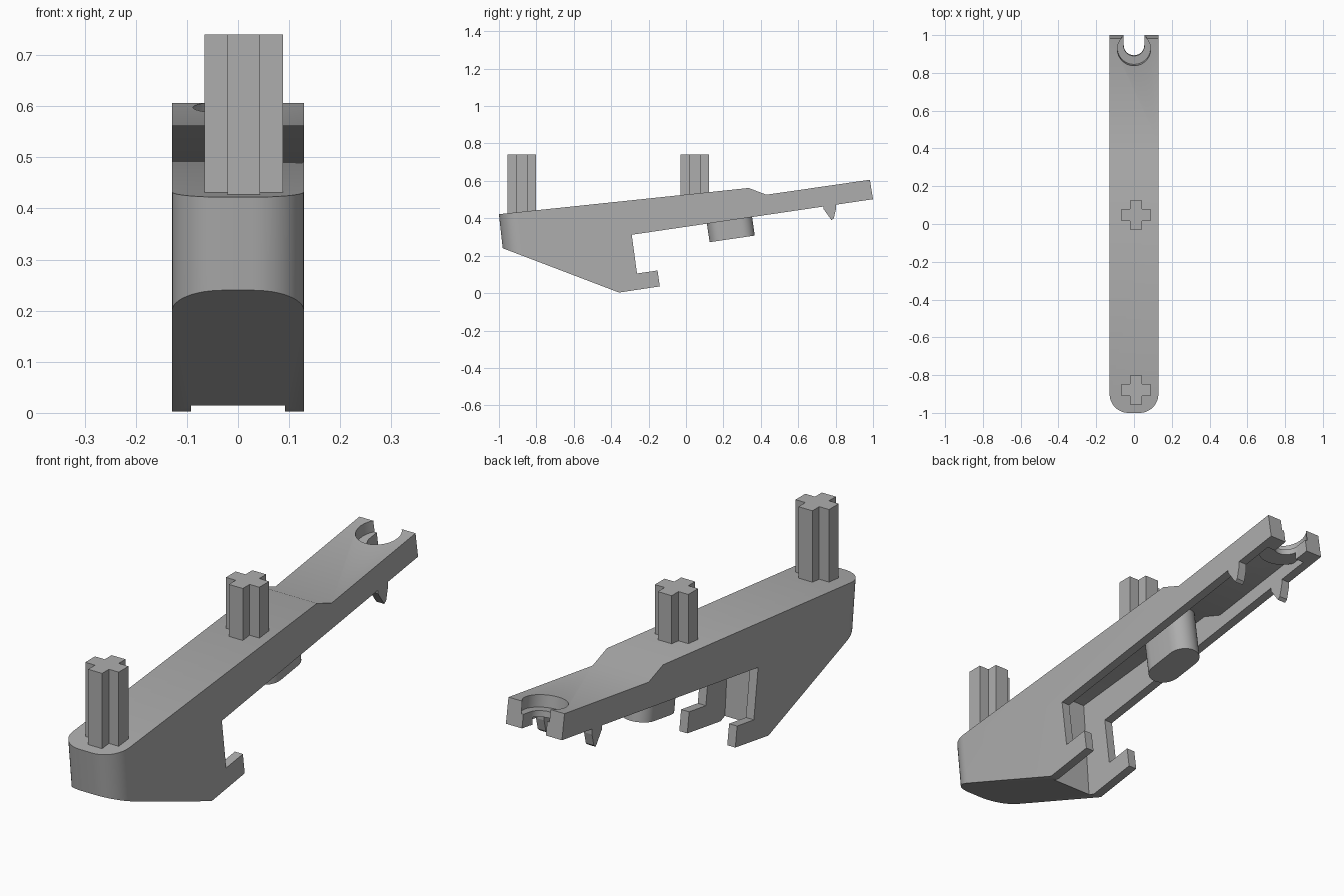
import bpy, bmesh, math
from mathutils import Matrix, Vector

if "Cube" in bpy.data.objects:
    bpy.data.objects.remove(bpy.data.objects["Cube"])

grey = bpy.data.materials.new("plain grey")
grey.diffuse_color = (0.42, 0.42, 0.42, 1)
grey.use_nodes = True
grey.node_tree.nodes["Principled BSDF"].inputs["Base Color"].default_value = grey.diffuse_color

# Side frame: profile (y, z) extruded along x
SIDE = Matrix(((0, 0, 1, 0), (1, 0, 0, 0), (0, 1, 0, 0), (0, 0, 0, 1)))
TILT = Matrix.Rotation(math.radians(8.3), 4, 'X')


def extrude(name, pts, lo, hi, frame=Matrix(), bevel=None):
    """Extrude a 2D outline from lo to hi, then place it with a frame matrix."""
    bm = bmesh.new()
    base = bm.faces.new([bm.verts.new((a, b, lo)) for a, b in pts])
    top = bmesh.ops.extrude_face_region(bm, geom=[base])["geom"]
    bmesh.ops.translate(bm, vec=(0, 0, hi - lo),
                        verts=[v for v in top if isinstance(v, bmesh.types.BMVert)])
    bm.transform(frame)
    bmesh.ops.recalc_face_normals(bm, faces=bm.faces)
    if bevel:
        edges = [e for e in bm.edges if bevel(e)]
        bmesh.ops.bevel(bm, geom=edges, offset=0.1, offset_type='OFFSET',
                        segments=12, profile=0.5, affect='EDGES')
    me = bpy.data.meshes.new(name)
    bm.to_mesh(me)
    bm.free()
    me.materials.append(grey)
    ob = bpy.data.objects.new(name, me)
    bpy.context.collection.objects.link(ob)
    return ob


def cut(target, cutter):
    m = target.modifiers.new("cut", 'BOOLEAN')
    m.operation, m.solver, m.object = 'DIFFERENCE', 'EXACT', cutter
    bpy.context.view_layer.objects.active = target
    bpy.ops.object.modifier_apply(modifier=m.name)
    bpy.data.objects.remove(cutter)


def smooth(ob):
    bpy.ops.object.select_all(action='DESELECT')
    ob.select_set(True)
    bpy.context.view_layer.objects.active = ob
    bpy.ops.object.shade_smooth_by_angle(angle=math.radians(30))


def arc(cx, cy, r, a0, a1, n):
    return [(cx + r * math.cos(math.radians(a0 + (a1 - a0) * i / n)),
             cy + r * math.sin(math.radians(a0 + (a1 - a0) * i / n))) for i in range(n + 1)]


def circle(r):
    return arc(0, 0, r, 0, 360, 48)[:-1]


# Lever body with hook, front corners rounded
W, IN = 0.129, 0.092
body = extrude("lever_body", [
    (-1, 0.422), (0.335, 0.562), (0.43, 0.526), (0.983, 0.606), (1, 0.502),
    (-0.29, 0.312), (-0.262, 0.105), (-0.152, 0.121), (-0.14, 0.036),
    (-0.358, 0.003), (-0.98, 0.24)], -W, W, SIDE,
    bevel=lambda e: all(v.co.y < -0.95 for v in e.verts)
    and abs(e.verts[0].co.x - e.verts[1].co.x) < 0.01)

# Hollow underside, leaving a ledge boss around the end notch
notch = Matrix.Translation((0, 0.925, 0.598)) @ TILT
cavity = extrude("cavity_cutter", [
    (-0.37, -0.1), (-0.387, 0.012), (-0.42, 0.435), (0.325, 0.513), (0.42, 0.478),
    (0.93, 0.552), (0.95, 0.3), (0, -0.1)], -IN, IN, SIDE)
cut(cavity, extrude("boss_cutter", circle(0.112), -0.075, 0.05, notch))
cut(body, cavity)

# Stepped notch at the end of the arm
cut(body, extrude("recess_cutter", circle(0.088), -0.05, 0.06, notch))
cut(body, extrude("slot_cutter", arc(0, 0.012, 0.055, 180, 360, 24) + [(0.055, 0.2), (-0.055, 0.2)],
                  -0.2, 0.1, notch))
smooth(body)

# Oval post under the arm
h, r = 0.122, 0.065
oval = arc(0, h - r, r, 0, 180, 20) + arc(0, r - h, r, 180, 360, 20)
smooth(extrude("under_post", oval, 0, 0.23, Matrix.Translation((0, 0.247, 0.29)) @ TILT))

# Small teeth under both arm walls
for side, x in (("left", -W), ("right", IN)):
    extrude("tooth_" + side, [(0.735, 0.48), (0.735, 0.45), (0.778, 0.39), (0.79, 0.40),
                              (0.802, 0.45), (0.802, 0.49)], x, x + W - IN, SIDE)

# Cross-shaped pins on top
a, b = 0.077, 0.032
cross = [(b, a), (b, b), (a, b), (a, -b), (b, -b), (b, -a),
         (-b, -a), (-b, -b), (-a, -b), (-a, b), (-b, b), (-b, a)]
for name, y, z in (("front_pin", -0.878, 0.40), ("middle_pin", 0.047, 0.505)):
    extrude(name, cross, z, 0.74, Matrix.Translation((0.011, y, 0)))
